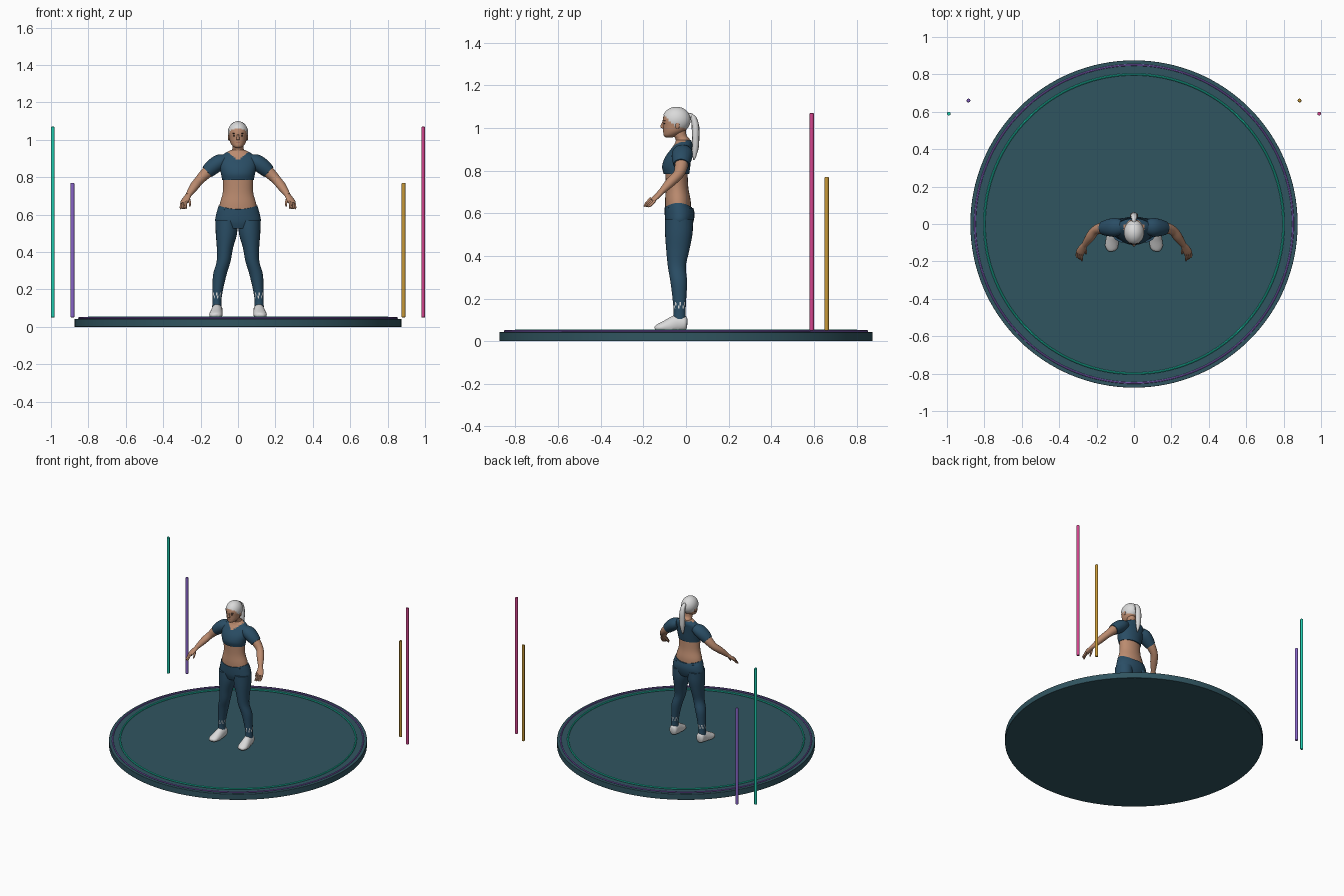
import bpy
import bmesh
from math import cos, sin, tau, radians
from mathutils import Vector

cube = bpy.data.objects.get("Cube")
if cube:
    bpy.data.objects.remove(cube)


def material(name, *rgb):
    mat = bpy.data.materials.new(name)
    mat.use_nodes = True
    mat.diffuse_color = (*rgb, 1)
    mat.node_tree.nodes["Principled BSDF"].inputs["Base Color"].default_value = (*rgb, 1)
    return mat


STAGE = material("dark teal", .03, .09, .117)
CLOTH = material("navy cloth", .023, .075, .13)
SKIN = material("skin", .5, .26, .16)
WHITE = material("off white", .7, .7, .7)
TEAL = material("bright teal", .015, .6, .43)
PURPLE = material("purple", .25, .13, .58)
PINK = material("pink", .65, .06, .27)
GOLD = material("gold", .58, .32, .04)
DARK = material("dark brown", .04, .025, .02)
LIP = material("lip", .36, .12, .09)


def finish(name, bm, mats, mirror=False):
    """Turn a bmesh into a smooth object, optionally mirrored across x."""
    bmesh.ops.recalc_face_normals(bm, faces=bm.faces)
    mesh = bpy.data.meshes.new(name)
    bm.to_mesh(mesh)
    bm.free()
    for mat in mats:
        mesh.materials.append(mat)
    for poly in mesh.polygons:
        poly.use_smooth = True
    mesh.set_sharp_from_angle(angle=radians(50))
    obj = bpy.data.objects.new(name, mesh)
    bpy.context.collection.objects.link(obj)
    if mirror:
        obj.modifiers.new("Mirror", "MIRROR").use_mirror_merge = False
    return obj


def spline(keys, steps):
    """Smooth interpolation through section keys (x, y, z, radius u, radius v)."""
    k = [Vector(p) for p in keys]
    k = [k[0] * 2 - k[1]] + k + [k[-1] * 2 - k[-2]]
    out = []
    for a, b, c, d in zip(k, k[1:], k[2:], k[3:]):
        for i in range(steps):
            t = i / steps
            out.append(b + (c - a) * (t / 2) + (a * 2 - b * 5 + c * 4 - d) * (t * t / 2)
                       + (b * 3 - a - c * 3 + d) * (t ** 3 / 2))
    return out + [k[-2]]


def loft(name, keys, mats, flat=True, mirror=False, sides=24, steps=4,
         paint=None, shape=None, flute=0):
    """Skin elliptical sections; flat ones stay level, others follow the path."""
    bm = bmesh.new()
    path = spline(keys, steps)
    rings = []
    for i, p in enumerate(path):
        centre = p.to_3d() if len(p) == 3 else Vector(p[:3])
        u, v = Vector((1, 0, 0)), Vector((0, 1, 0))
        if not flat:
            t = Vector(path[min(i + 1, len(path) - 1)][:3]) - Vector(path[max(i - 1, 0)][:3])
            u = t.cross(Vector((0, 0, 1))).normalized()
            v = u.cross(t).normalized()
        ring = []
        for j in range(sides):
            a = tau * j / sides
            r = 1 - flute * ((j + i // 2) % 2)
            co = centre + r * (u * (cos(a) * max(p[3], .001)) + v * (sin(a) * max(p[4], .001)))
            ring.append(bm.verts.new(shape(co) if shape else co))
        rings.append(ring)
    for row, (lo, hi) in enumerate(zip(rings, rings[1:])):
        for j in range(sides):
            n = (j + 1) % sides
            face = bm.faces.new((lo[j], lo[n], hi[n], hi[j]))
            if paint:
                face.material_index = paint(face.calc_center_median(), row, j)
    bm.faces.new(rings[0])
    end = bm.faces.new(rings[-1])
    if paint:
        end.material_index = paint(end.calc_center_median(), 0, 0)
    return finish(name, bm, mats, mirror)


def ball(name, at, size, mat, mirror=False, keep=None):
    bm = bmesh.new()
    bmesh.ops.create_uvsphere(bm, u_segments=32, v_segments=24, radius=1)
    for v in bm.verts:
        v.co = Vector(at) + v.co * Vector((1, 1, 1)).length / 3 ** .5
        v.co = Vector([c + (p - c) * s for p, c, s in zip(v.co, at, size)])
    if keep:
        drop = [f for f in bm.faces if not keep(f.calc_center_median())]
        bmesh.ops.delete(bm, geom=drop, context="FACES")
    return finish(name, bm, [mat], mirror)


def cylinder(name, at, radius, bottom, top, mat, sides, bevel):
    bm = bmesh.new()
    bmesh.ops.create_cone(bm, cap_ends=True, segments=sides, radius1=radius,
                          radius2=radius, depth=top - bottom)
    bmesh.ops.translate(bm, verts=bm.verts, vec=(*at, (top + bottom) / 2))
    obj = finish(name, bm, [mat])
    mod = obj.modifiers.new("Bevel", "BEVEL")
    mod.width, mod.segments = bevel, 3
    return obj


def hoop(name, radius, z, tube, mat):
    bpy.ops.mesh.primitive_torus_add(major_radius=radius, minor_radius=tube, location=(0, 0, z),
                                     major_segments=128, minor_segments=8)
    obj = bpy.context.object
    obj.name = name
    obj.data.materials.append(mat)
    bpy.ops.object.shade_smooth_by_angle()


# Stage and light poles
cylinder("stage_disc", (0, 0), .875, 0, .043, STAGE, 128, .002)
hoop("outer_ring", .85, .047, .005, PURPLE)
hoop("inner_ring", .80, .049, .006, TEAL)
for label, x, y, top, mat in (("left_tall", .99, .59, 1.07, PINK), ("left_short", .885, .66, .77, GOLD),
                              ("right_tall", -.99, .59, 1.07, TEAL),
                              ("right_short", -.885, .66, .77, PURPLE)):
    cylinder(label + "_pole", (x, y), .01, .05, top, mat, 16, .004)

# Torso
loft("midriff", [(0, -.037, .61, .104, .06), (0, -.038, .66, .097, .06), (0, -.042, .72, .081, .053),
                 (0, -.045, .80, .081, .052)], [SKIN])
loft("neck", [(0, -.01, .9, .05, .034), (0, -.015, .945, .033, .033), (0, -.028, .965, .029, .031),
              (0, -.035, 1, .03, .034)], [SKIN])


def neckline(c, row, j):
    return int(c.y < 0 and c.z > .892 + abs(c.x) * .75) or int(c.z > .941)


loft("crop_top", [(0, -.045, .785, .084, .06), (0, -.046, .82, .091, .066), (0, -.038, .86, .098, .062),
                  (0, -.022, .9, .098, .05), (0, -.012, .925, .075, .042), (0, -.012, .945, .038, .035)],
     [CLOTH, SKIN], paint=neckline, sides=48, steps=6)


# Leggings
def waist_dip(co):
    if co.z > .63:
        co.z -= .022 * max(0, 1 - (co.x / .105) ** 2)
    return co


loft("leggings_hips", [(0, -.032, .525, .085, .055), (0, -.031, .56, .12, .066), (0, -.03, .6, .117, .07),
                       (0, -.036, .65, .103, .064)], [CLOTH], shape=waist_dip)
loft("leggings_legs", [(.062, -.033, .57, .058, .066), (.062, -.034, .5, .057, .064),
                       (.07, -.039, .42, .043, .053), (.077, -.043, .35, .037, .042),
                       (.097, -.034, .28, .036, .039), (.108, -.031, .2, .028, .032),
                       (.113, -.03, .14, .024, .028), (.113, -.03, .105, .025, .03)],
     [CLOTH, WHITE], mirror=True,
     paint=lambda c, row, j: int(.155 < c.z < .19 and (row + j) % 3 == 0))


# Shoes
def flat_sole(co):
    co.z = max(co.z, .052)
    return co


loft("shoes", [(.111, .006, .085, .015, .02), (.111, -.005, .085, .028, .036), (.112, -.04, .082, .03, .042),
               (.116, -.08, .07, .034, .036), (.12, -.12, .064, .034, .022), (.122, -.14, .06, .022, .014),
               (.122, -.146, .058, .006, .005)], [WHITE], flat=False, mirror=True, shape=flat_sole)

# Arms and hands
loft("sleeves", [(.065, -.015, .895, .038, .03), (.1, -.017, .88, .049, .042), (.135, -.02, .855, .046, .042),
                 (.165, -.022, .828, .037, .036)], [CLOTH], flat=False, mirror=True)
loft("arms", [(.13, -.02, .86, .034, .034), (.17, -.022, .822, .031, .031), (.207, -.035, .784, .025, .025),
              (.235, -.07, .749, .025, .023), (.267, -.115, .702, .015, .014)],
     [SKIN], flat=False, mirror=True)
loft("palms", [(.262, -.108, .709, .015, .014), (.276, -.13, .687, .021, .012),
               (.287, -.15, .667, .023, .011), (.291, -.158, .658, .018, .009)],
     [SKIN], flat=False, mirror=True, sides=16)
for i, finger in enumerate(("index", "middle", "ring", "little")):
    x, y = .276 + .009 * i, -.163 + .006 * i
    loft(finger + "_fingers", [(x, y, .672 - .004 * i, .006, .006), (x + .003, y - .02, .651 - .004 * i, .006, .006),
                               (x + .002, y - .034, .632, .004, .004)],
         [SKIN], flat=False, mirror=True, sides=8)
loft("thumbs", [(.268, -.125, .69, .009, .009), (.258, -.145, .668, .007, .007),
                (.257, -.16, .645, .004, .004)], [SKIN], flat=False, mirror=True, sides=8)

# Head and face
loft("head", [(0, -.08, .956, .012, .016), (0, -.071, .966, .028, .034), (0, -.056, .985, .041, .051),
              (0, -.048, 1.01, .047, .06), (0, -.046, 1.04, .05, .063), (0, -.045, 1.07, .042, .053),
              (0, -.045, 1.09, .015, .02)], [SKIN])
loft("nose", [(0, -.106, 1.032, .004, .004), (0, -.11, 1.018, .006, .007), (0, -.111, 1.005, .009, .009),
              (0, -.106, .998, .007, .006)], [SKIN], sides=12)
ball("lips", (0, -.102, .985), (.014, .005, .005), LIP)
ball("eyes", (.019, -.1, 1.022), (.008, .005, .0035), DARK, mirror=True)
ball("eyebrows", (.02, -.1, 1.034), (.011, .006, .002), DARK, mirror=True)
ball("ears", (.049, -.04, 1.012), (.005, .01, .016), SKIN, mirror=True)

# Hair
ball("hair_cap", (0, -.045, 1.038), (.054, .067, .062), WHITE, keep=lambda c: c.z + c.y > .955 and c.z > .985)
ball("hair_tie", (0, .021, 1.058), (.013, .012, .013), WHITE)
loft("ponytail", [(0, .018, 1.07, .009, .008), (0, .034, 1.05, .016, .015), (0, .044, 1.01, .021, .018),
                  (0, .045, .96, .022, .018), (0, .044, .91, .018, .016), (0, .04, .87, .01, .009),
                  (0, .037, .85, .003, .003)], [WHITE], flute=.14)
